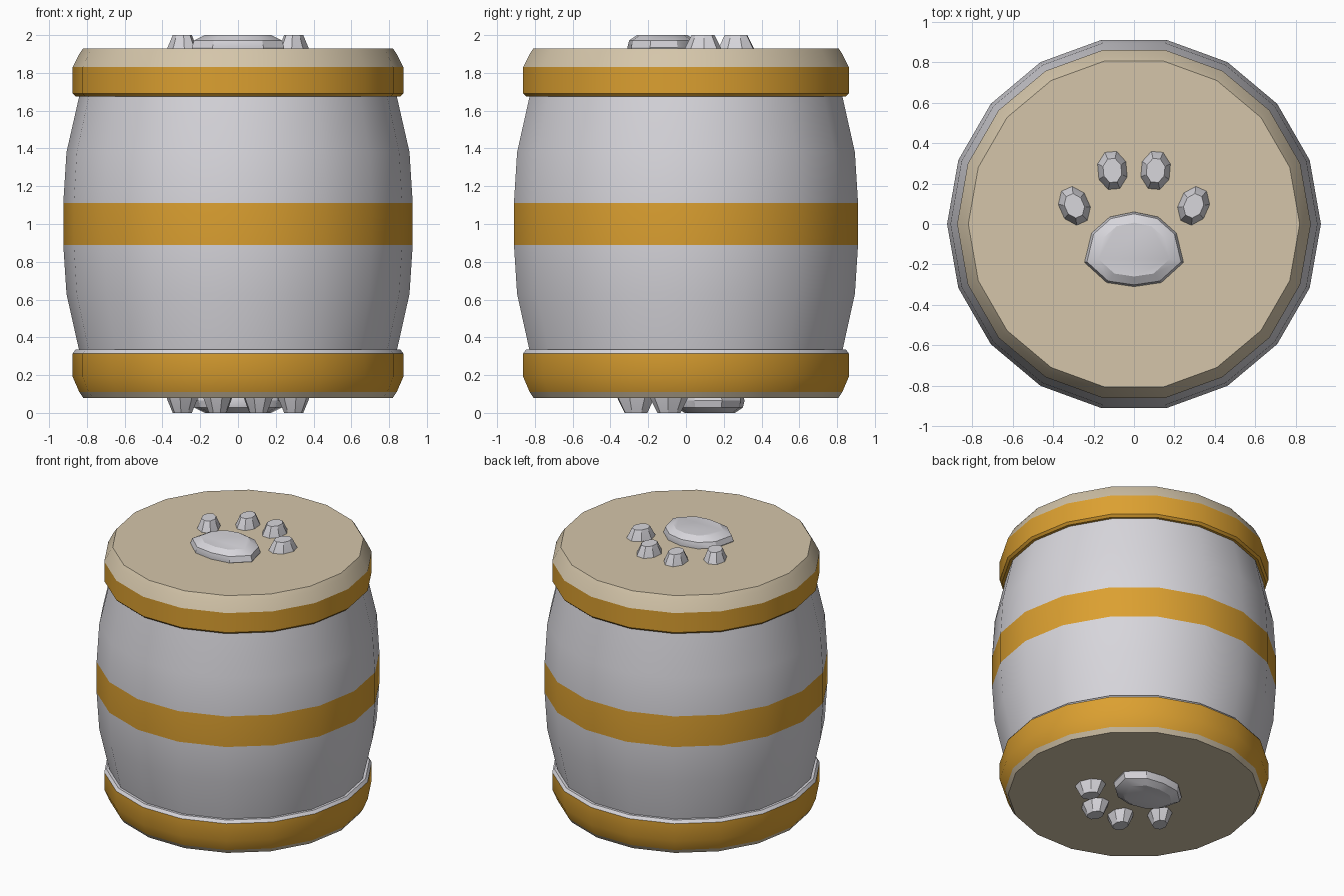
import bpy, bmesh
from math import cos, sin, pi, radians

if "Cube" in bpy.data.objects:
    bpy.data.objects.remove(bpy.data.objects["Cube"])


def material(name, rgb):
    m = bpy.data.materials.new(name)
    m.use_nodes = True
    m.diffuse_color = (*rgb, 1)
    bsdf = next(n for n in m.node_tree.nodes if n.type == 'BSDF_PRINCIPLED')
    bsdf.inputs["Base Color"].default_value = (*rgb, 1)
    return m


GREY = material("pale_grey", (0.68, 0.67, 0.71))
GOLD = material("gold", (0.71, 0.35, 0.03))
TAN = material("tan", (0.66, 0.56, 0.40))
SIDES = 18


def loft(name, rings, mats, pick=None):
    """Skin closed rings from bottom to top and cap both ends."""
    bm = bmesh.new()
    loops = [[bm.verts.new(p) for p in ring] for ring in rings]
    n = len(loops[0])
    for a, b in zip(loops, loops[1:]):
        for i in range(n):
            j = (i + 1) % n
            bm.faces.new((a[i], a[j], b[j], b[i]))
    bm.faces.new(loops[0][::-1])
    bm.faces.new(loops[-1])
    bmesh.ops.recalc_face_normals(bm, faces=bm.faces)
    if pick:
        for f in bm.faces:
            f.material_index = pick(f.calc_center_median().z)
    mesh = bpy.data.meshes.new(name)
    bm.to_mesh(mesh)
    bm.free()
    for m in mats:
        mesh.materials.append(m)
    ob = bpy.data.objects.new(name, mesh)
    bpy.context.collection.objects.link(ob)
    bpy.ops.object.select_all(action='DESELECT')
    ob.select_set(True)
    bpy.context.view_layer.objects.active = ob
    bpy.ops.object.shade_smooth_by_angle(angle=radians(30))
    return ob


def lathe(name, profile, mats, pick=None):
    rings = [[(r * cos(2 * pi * i / SIDES), r * sin(2 * pi * i / SIDES), z)
              for i in range(SIDES)] for r, z in profile]
    return loft(name, rings, mats, pick)


# Bulging body with a painted middle band
lathe("barrel_body",
      [(0.835, 0.3), (0.842, 0.335), (0.908, 0.63), (0.925, 0.89),
       (0.925, 1.11), (0.908, 1.38), (0.842, 1.67), (0.835, 1.72)],
      [GREY, GOLD], lambda z: int(0.89 < z < 1.11 and abs(z - 1) < 0.05))

# Hoops; the lower one has a pale upper lip
lathe("bottom_hoop",
      [(0.84, 0.11), (0.875, 0.19), (0.875, 0.315), (0.86, 0.335)],
      [GREY, GOLD], lambda z: int(z < 0.315))
lathe("top_hoop",
      [(0.86, 1.675), (0.875, 1.69), (0.875, 1.83)], [GOLD])

# Lids
lathe("bottom_lid", [(0.82, 0.08), (0.84, 0.11)], [TAN])
lathe("top_lid", [(0.875, 1.83), (0.84, 1.90), (0.82, 1.93)], [TAN])


def place(x, y, z, under):
    """Turn a point half over about x for the underside paw."""
    return (x, -y, 2 - z) if under else (x, y, z)


def toe(name, cx, cy, tilt, under):
    rings = []
    for k, z in ((1, 1.915), (0.95, 1.93), (0.6, 2.0)):
        ring = []
        for i in range(8):
            a = 2 * pi * (i + 0.5) / 8
            u, v = 0.08 * k * cos(a), 0.105 * k * sin(a)
            ring.append(place(cx + u * cos(tilt) - v * sin(tilt),
                              cy + u * sin(tilt) + v * cos(tilt), z, under))
        rings.append(ring)
    loft(name, rings, [GREY])


def pad(name, under):
    # Right half of the outline, mirrored to the left
    half = [(0, 0.06), (0.12, 0.035), (0.21, -0.045),
            (0.245, -0.19), (0.135, -0.29), (0, -0.31)]
    outline = half + [(-x, y) for x, y in half[-2:0:-1]]
    mid = -0.13
    rings = [[place(x * k, mid + (y - mid) * k, z, under) for x, y in outline]
             for k, z in ((0.97, 1.915), (1, 1.935), (0.95, 1.972), (0.72, 2.0))]
    loft(name, rings, [GREY])


# Raised paw on each lid
for side, under in (("top", False), ("bottom", True)):
    pad(side + "_paw_pad", under)
    for hand, s in (("left", 1), ("right", -1)):
        toe(f"{side}_inner_toe_{hand}", s * 0.107, 0.265, radians(-5) * s, under)
        toe(f"{side}_outer_toe_{hand}", s * 0.295, 0.09, radians(-24) * s, under)
